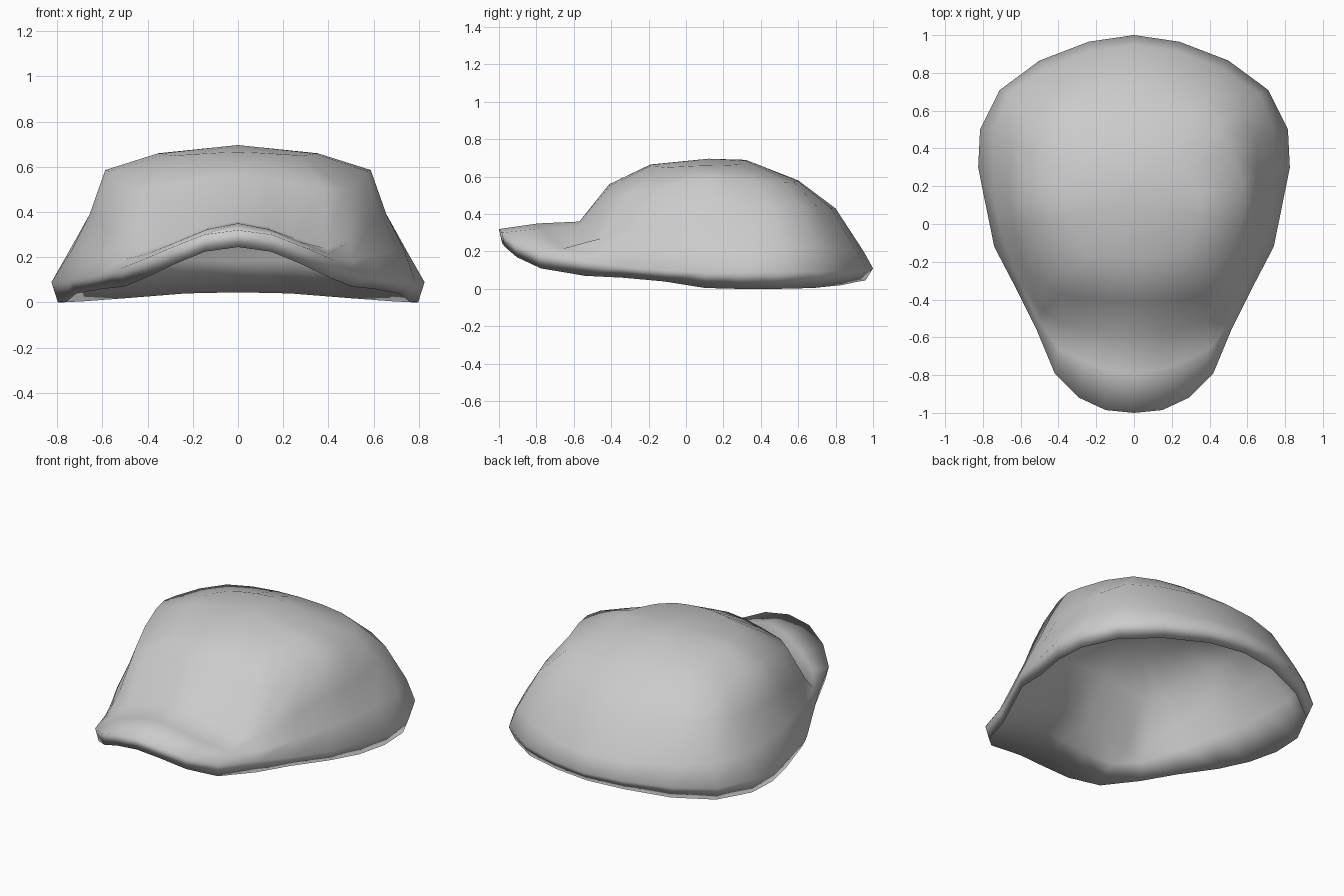
import bpy, bmesh
from mathutils import Vector

if "Cube" in bpy.data.objects:
    bpy.data.objects.remove(bpy.data.objects["Cube"])

# Rim half outline, front to back (x, y, z) and the height of the lip below it
rim = [(0, -1, .32), (.15, -.985, .30), (.29, -.92, .245), (.42, -.79, .19),
       (.52, -.55, .15), (.62, -.35, .12), (.74, -.12, .10), (.785, .1, .09),
       (.825, .3, .09), (.815, .5, .09), (.71, .71, .09), (.5, .865, .10),
       (.24, .965, .11), (0, 1, .11)]
lip_z = [.245, .225, .17, .11, .07, .06, .04, .005, 0, 0, .005, .02, .04, .045]
lip = [(x * .965, .1 + (y - .1) * (.985 if y < 0 else .955), z)
       for (x, y, _), z in zip(rim, lip_z)]

# Rings above the rim, given at key columns and interpolated between them
cols = [0, 3, 4, 6, 8, 10, 13]
brim_ring = [(0, -.79, .35), (.40, -.66, .215), (.505, -.515, .19), (.69, -.09, .23),
             (.745, .28, .23), (.665, .69, .22), (0, .95, .2)]
base_ring = [(0, -.57, .36), (.39, -.525, .24), (.49, -.455, .27), (.63, -.05, .38),
             (.655, .26, .39), (.575, .61, .43), (0, .8, .43)]
shoulder = [(0, -.41, .56), (.38, -.38, .505), (.475, -.31, .50), (.57, .02, .58),
            (.575, .22, .58), (.44, .52, .57), (0, .6, .58)]
top_ring = [(0, -.19, .665), (.2, -.17, .655), (.28, -.11, .65), (.34, .05, .658),
            (.35, .15, .66), (.27, .28, .665), (0, .32, .69)]


def spread(keys):
    """Hermite interpolation of one half ring, mirrored past both ends."""
    pts = [Vector(k) for k in keys]
    flip = lambda v: Vector((-v.x, v.y, v.z))
    t = [-cols[1]] + cols + [26 - cols[-2]]
    p = [flip(pts[1])] + pts + [flip(pts[-2])]
    out = []
    for i in range(1, len(t) - 2):
        h = t[i + 1] - t[i]
        m0 = (p[i + 1] - p[i - 1]) / (t[i + 1] - t[i - 1]) * h
        m1 = (p[i + 2] - p[i]) / (t[i + 2] - t[i]) * h
        for k in range(h):
            s = k / h
            out.append(p[i] * (2 * s**3 - 3 * s**2 + 1) + m0 * (s**3 - 2 * s**2 + s)
                       + p[i + 1] * (3 * s**2 - 2 * s**3) + m1 * (s**3 - s**2))
    return out + [pts[-1]]


def loft(bm, rings, apex):
    """Bridge stacked rings and close the top with a fan."""
    n = len(rings[0])
    for lo, hi in zip(rings, rings[1:]):
        for i in range(n):
            j = (i + 1) % n
            bm.faces.new((lo[i], lo[j], hi[j], hi[i]))
    for i in range(n):
        bm.faces.new((rings[-1][i], rings[-1][(i + 1) % n], apex))


# Outer shell: mirrored rings from the lip to the crown
bm = bmesh.new()
rings = []
for half in [lip, rim] + [spread(r) for r in (brim_ring, base_ring, shoulder, top_ring)]:
    full = list(half) + [(-x, y, z) for x, y, z in half[-2:0:-1]]
    rings.append([bm.verts.new(c) for c in full])
apex = bm.verts.new((0, .12, .696))
loft(bm, rings, apex)
bm.normal_update()

# Inner lining: the crown rings set inward, running straight down to the lip
inset = lambda v: bm.verts.new(v.co - v.normal * .032 * min(v.calc_shell_factor(), 1.3))
inner_rings = [[inset(v) for v in r] for r in rings[2:]]
inner_apex = inset(apex)
loft(bm, [rings[0]] + inner_rings, inner_apex)
bmesh.ops.recalc_face_normals(bm, faces=bm.faces)
for f in bm.faces:
    f.smooth = True

me = bpy.data.meshes.new("cap_shell")
bm.to_mesh(me)
bm.free()
cap = bpy.data.objects.new("cap_shell", me)
bpy.context.collection.objects.link(cap)
